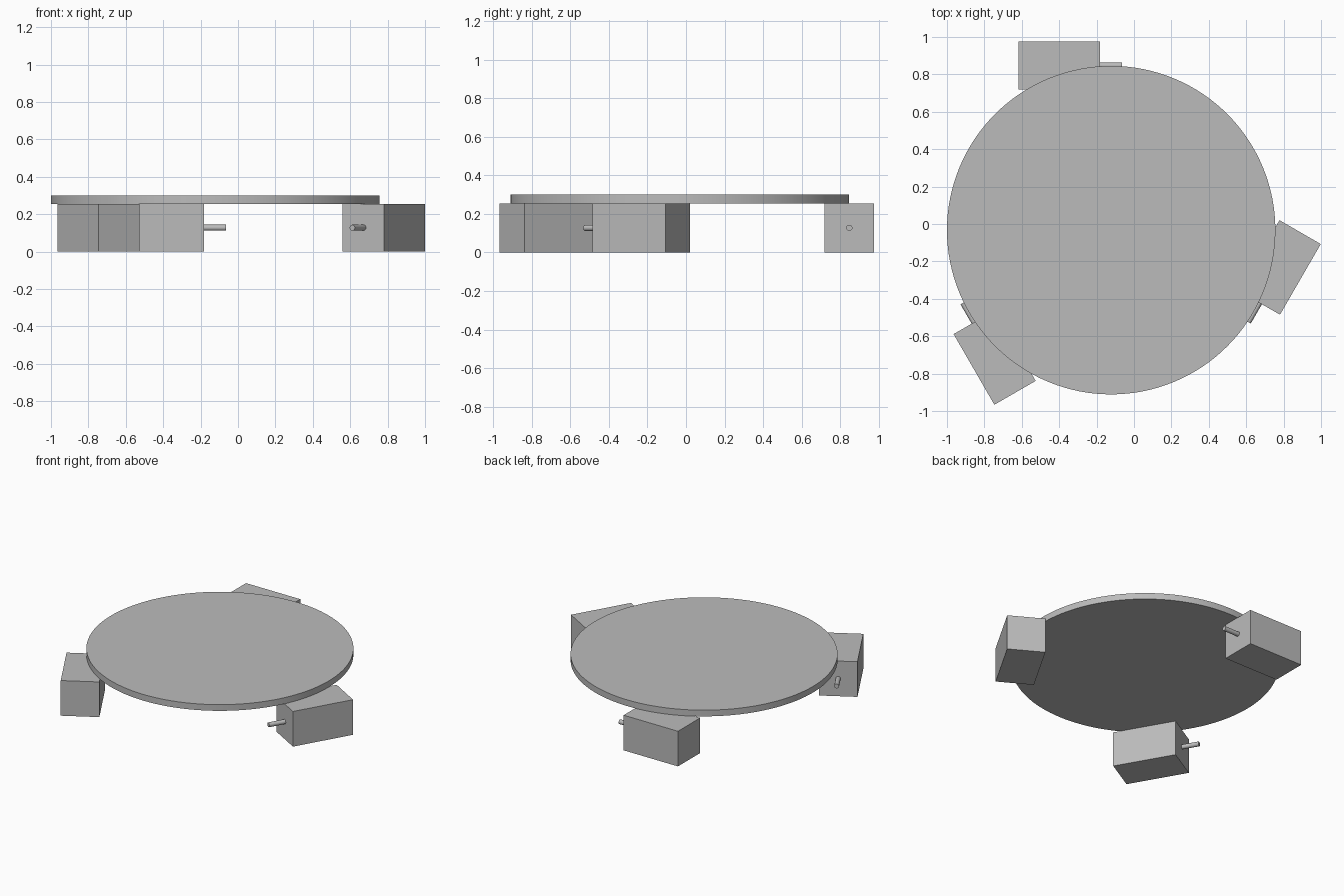
import bpy
from math import radians
from mathutils import Matrix, Vector

cube = bpy.data.objects.get("Cube")
if cube:
    bpy.data.objects.remove(cube, do_unlink=True)

grey = bpy.data.materials.new("plain_grey")
grey.use_nodes = True
colour = (0.5, 0.5, 0.5, 1)
grey.diffuse_color = colour
grey.node_tree.nodes["Principled BSDF"].inputs["Base Color"].default_value = colour

CENTRE = Vector((-0.122, -0.033, 0))   # axis of the round plate
MOTOR_H = 0.255
PLATE_T = 0.045
PLATE_R = 0.878


def finish(name, transform, smooth=False):
    obj = bpy.context.object
    obj.name = name
    obj.data.transform(transform)
    obj.data.materials.append(grey)
    if smooth:
        bpy.ops.object.shade_smooth_by_angle(angle=radians(30))
    return obj


def box(name, size, transform):
    bpy.ops.mesh.primitive_cube_add(size=1)
    return finish(name, transform @ Matrix.Diagonal((*size, 1)))


def cylinder(name, radius, depth, sides, transform):
    bpy.ops.mesh.primitive_cylinder_add(vertices=sides, radius=radius, depth=depth)
    return finish(name, transform, smooth=True)


# Round base plate resting on the motors
cylinder("base_plate", PLATE_R, PLATE_T, 128,
         Matrix.Translation(CENTRE + Vector((0, 0, MOTOR_H + PLATE_T / 2))))

# Three motors with output shafts, spaced evenly round the plate
for i, side in enumerate(("back", "right", "left")):
    spin = Matrix.Translation(CENTRE) @ Matrix.Rotation(radians(120 * i), 4, "Z")
    box(f"{side}_motor", (0.436, 0.255, MOTOR_H),
        spin @ Matrix.Translation((-0.278, 0.88, MOTOR_H / 2)))
    cylinder(f"{side}_shaft", 0.016, 0.119, 32,
             spin @ Matrix.Translation((-0.0005, 0.88, MOTOR_H / 2))
             @ Matrix.Rotation(radians(90), 4, "Y"))
